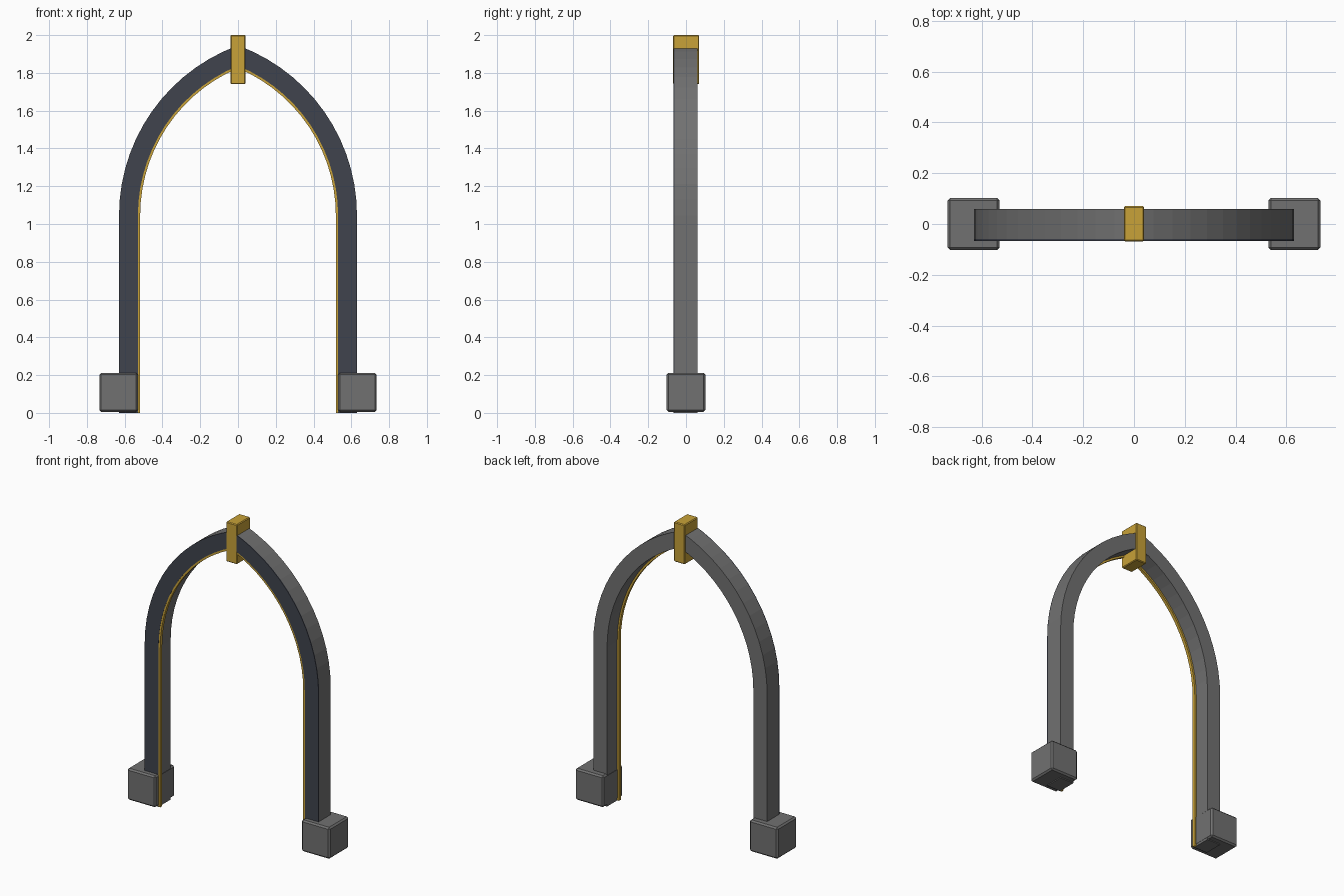
import bpy, bmesh, math

if "Cube" in bpy.data.objects:
    bpy.data.objects.remove(bpy.data.objects["Cube"])

SPRING = 1.045     # height where the legs turn into the arch
CENTRE = 0.328     # arc centre offset past the middle line
SEGS = 14


def material(name, rgb):
    m = bpy.data.materials.new(name)
    m.diffuse_color = (*rgb, 1)
    m.use_nodes = True
    m.node_tree.nodes["Principled BSDF"].inputs["Base Color"].default_value = m.diffuse_color
    return m


gold = material("gold", (0.58, 0.36, 0.04))
slate = material("slate", (0.05, 0.056, 0.075))
stone = material("dark_grey", (0.165, 0.165, 0.165))


def finish(bm, name, mat):
    bmesh.ops.recalc_face_normals(bm, faces=bm.faces)
    me = bpy.data.meshes.new(name)
    bm.to_mesh(me)
    bm.free()
    me.materials.append(mat)
    ob = bpy.data.objects.new(name, me)
    bpy.context.collection.objects.link(ob)
    return ob


def full_path(x):
    """Pointed arch from the right foot over the peak to the left foot."""
    r = x + CENTRE
    end = math.acos(CENTRE / r)
    half = [(x, 0)] + [(r * math.cos(end * i / SEGS) - CENTRE,
                        SPRING + r * math.sin(end * i / SEGS)) for i in range(SEGS + 1)]
    return half + [(-px, pz) for px, pz in reversed(half[:-1])]


def arch(name, x_in, x_out, y0, y1, mat):
    """Sweep a rectangular section along the arch."""
    bm = bmesh.new()
    rings = []
    for a, b in zip(full_path(x_in), full_path(x_out)):
        rings.append([bm.verts.new(p) for p in ((a[0], y0, a[1]), (b[0], y0, b[1]),
                                                (b[0], y1, b[1]), (a[0], y1, a[1]))])
    for r, s in zip(rings, rings[1:]):
        for i in range(4):
            j = (i + 1) % 4
            bm.faces.new((r[i], r[j], s[j], s[i]))
    bm.faces.new(rings[0])
    bm.faces.new(rings[-1])
    return finish(bm, name, mat)


def block(name, lo, hi, bevel, mat):
    bm = bmesh.new()
    bmesh.ops.create_cube(bm, size=1)
    for v in bm.verts:
        v.co = [l if c < 0 else h for c, l, h in zip(v.co, lo, hi)]
    bmesh.ops.bevel(bm, geom=bm.edges[:], offset=bevel, segments=1,
                    profile=0.5, affect='EDGES')
    return finish(bm, name, mat)


# Arch body, dark front facing and gold inner trim
arch("arch_frame", 0.53, 0.63, -0.06, 0.06, stone)
arch("front_facing", 0.53, 0.63, -0.066, -0.06, slate)
arch("inner_trim", 0.518, 0.531, -0.065, -0.045, gold)

# Keystone at the peak
block("keystone", (-0.04, -0.068, 1.74), (0.04, 0.07, 2.0), 0.005, gold)

# Base blocks under both legs
for side, name in ((1, "right_base"), (-1, "left_base")):
    xs = sorted((side * 0.529, side * 0.734))
    block(name, (xs[0], -0.102, 0.006), (xs[1], 0.102, 0.212), 0.01, stone)
